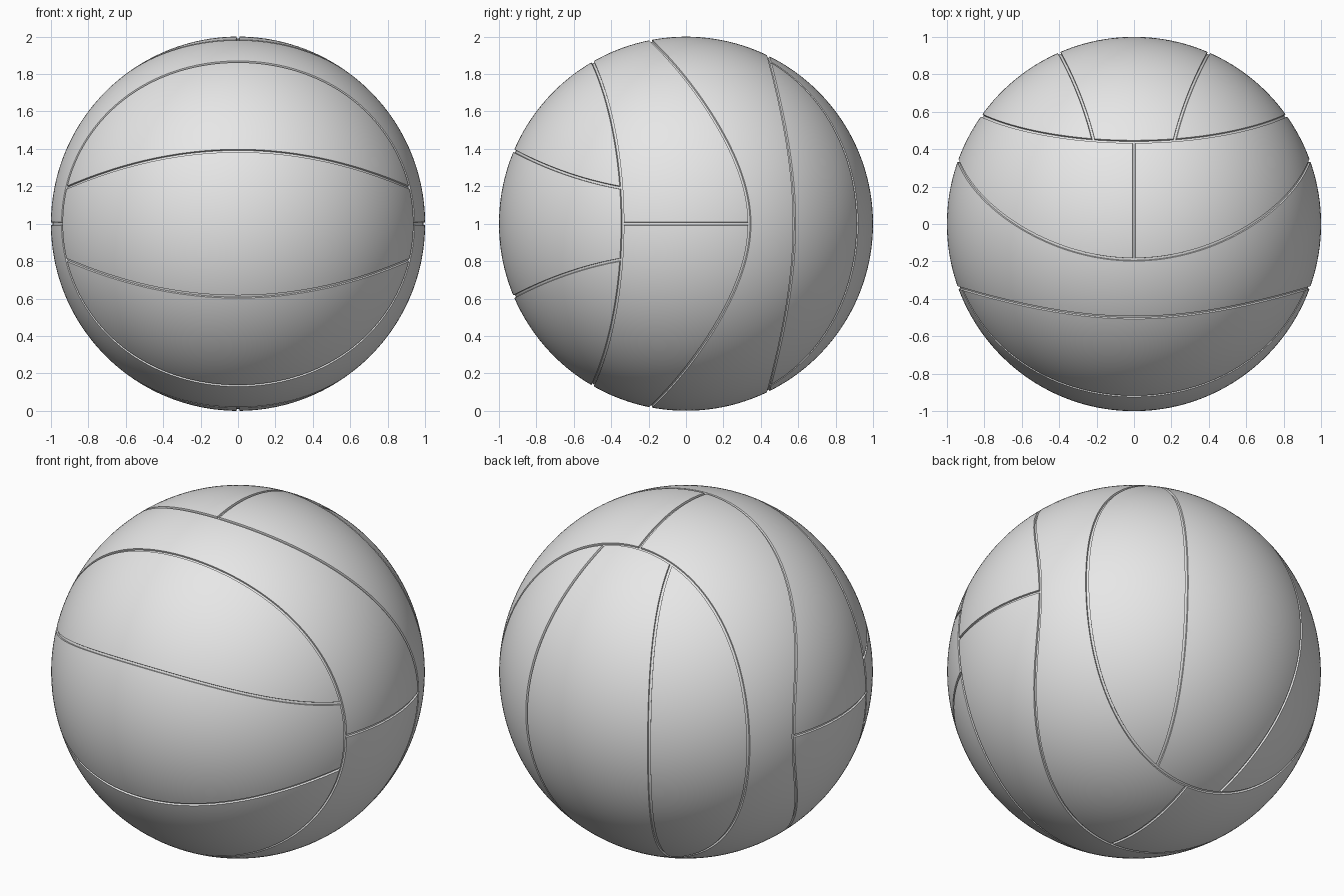
import bpy, bmesh
from math import sin, cos, pi, sqrt
from mathutils import Vector

cube = bpy.data.objects.get("Cube")
if cube:
    bpy.data.objects.remove(cube, do_unlink=True)

white = bpy.data.materials.new("pale_leather")
white.use_nodes = True
white.diffuse_color = (0.8, 0.8, 0.8, 1)
white.node_tree.nodes["Principled BSDF"].inputs["Base Color"].default_value = (0.8, 0.8, 0.8, 1)


def ring(mid, wave, bend=0.0, n=160):
    """Closed wavy seam around the y axis, on the unit sphere."""
    pts = []
    for i in range(n):
        a = 2 * pi * i / n
        y = mid + wave * cos(2 * a) + bend * (1 - cos(4 * a))
        r = sqrt(1 - y * y)
        pts.append(Vector((r * sin(a), y, r * cos(a))))
    return pts


def bowed(offset, bow, reach, place, n=60):
    """Open seam across an end cap, drawn towards the middle at its ends."""
    pts = []
    for i in range(n + 1):
        u = reach * (2 * i / n - 1)
        v = offset - bow * u * u
        pts.append(Vector(place(u, v, sqrt(1 - u * u - v * v))))
    return pts


def link(y0, y1, place, n=24):
    """Short straight seam joining two rings."""
    ys = [y0 + (y1 - y0) * i / n for i in range(n + 1)]
    return [Vector(place(y, sqrt(1 - y * y))) for y in ys]


def sweep(bm, pts, closed):
    """Sweep the groove section along a seam."""
    section = [(-0.011, 0.012), (0.011, 0.012), (0.006, -0.010), (-0.006, -0.010)]
    n, loops = len(pts), []
    for i, p in enumerate(pts):
        if closed:
            t = pts[(i + 1) % n] - pts[i - 1]
        else:
            t = pts[min(i + 1, n - 1)] - pts[max(i - 1, 0)]
        side = t.cross(p).normalized()
        loops.append([bm.verts.new(p * (1 + h) + side * w) for w, h in section])
    for i in range(n if closed else n - 1):
        a, b = loops[i], loops[(i + 1) % n]
        for j in range(4):
            k = (j + 1) % 4
            bm.faces.new((a[j], a[k], b[k], b[j]))
    if not closed:
        bm.faces.new(loops[0])
        bm.faces.new(loops[-1])


# Seam layout: three rings, two seams on each cap, four links
rings = [ring(-0.42, -0.08), ring(0.075, -0.265, -0.012), ring(0.51, -0.07)]
seams = []
for s in (1, -1):
    seams.append(bowed(0.39, 0.235, 0.918, lambda u, v, w: (u, -w, s * v)))
    seams.append(bowed(0.40, 0.243, 0.865, lambda u, v, w: (s * v, w, u)))
    seams.append(link(-0.34, 0.34, lambda y, w: (s * w, y, 0)))
    seams.append(link(-0.19, 0.44, lambda y, w: (0, y, s * w)))

bm = bmesh.new()
for r in rings:
    sweep(bm, r, True)
for p in seams:
    sweep(bm, p, False)
bmesh.ops.recalc_face_normals(bm, faces=bm.faces)
mesh = bpy.data.meshes.new("seam_cutter")
bm.to_mesh(mesh)
bm.free()
cutter = bpy.data.objects.new("seam_cutter", mesh)
cutter.location.z = 1
cutter.hide_render = True
bpy.context.collection.objects.link(cutter)

# Ball body with the seams cut in
bpy.ops.mesh.primitive_ico_sphere_add(subdivisions=6, radius=1, location=(0, 0, 1))
ball = bpy.context.object
ball.name = "ball"
ball.data.materials.append(white)
cut = ball.modifiers.new("seams", "BOOLEAN")
cut.operation = "DIFFERENCE"
cut.solver = "EXACT"
cut.use_self = True
cut.object = cutter
bpy.context.view_layer.update()
bpy.ops.object.modifier_apply(modifier=cut.name)
bpy.data.objects.remove(cutter, do_unlink=True)
bpy.ops.object.shade_smooth_by_angle(angle=0.44)
